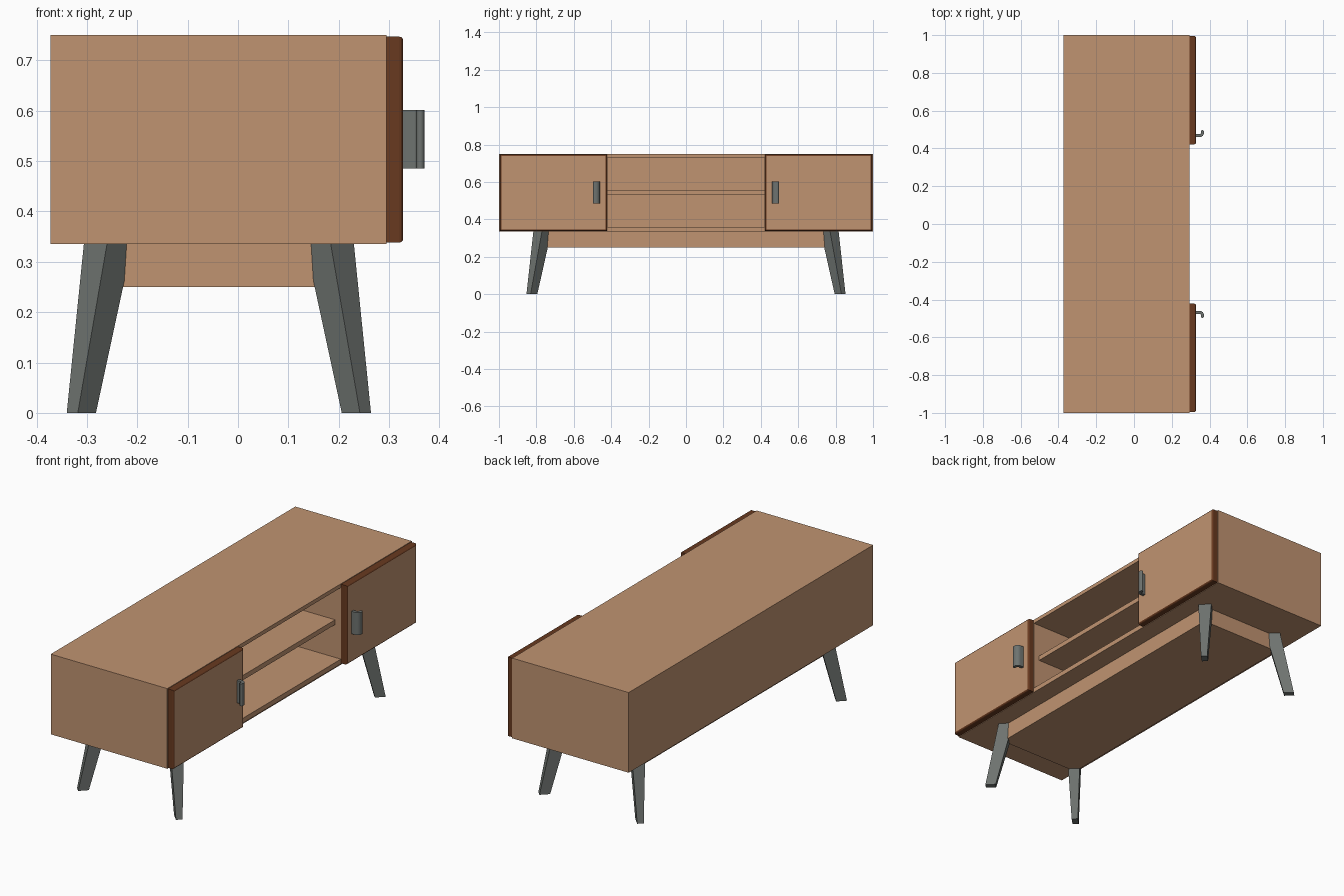
import bpy, bmesh, math
from mathutils import Vector

if "Cube" in bpy.data.objects:
    bpy.data.objects.remove(bpy.data.objects["Cube"])


def material(name, rgb):
    m = bpy.data.materials.new(name)
    m.diffuse_color = (*rgb, 1)
    m.use_nodes = True
    m.node_tree.nodes["Principled BSDF"].inputs["Base Color"].default_value = m.diffuse_color
    return m


WOOD = material("light wood", (0.53, 0.295, 0.165))
EDGE = material("dark wood edge", (0.14, 0.042, 0.014))
METAL = material("grey metal", (0.155, 0.17, 0.16))


def make(name, bm, *mats):
    bmesh.ops.recalc_face_normals(bm, faces=bm.faces)
    me = bpy.data.meshes.new(name)
    bm.to_mesh(me)
    bm.free()
    for m in mats:
        me.materials.append(m)
    ob = bpy.data.objects.new(name, me)
    bpy.context.collection.objects.link(ob)
    return ob


def loft(bm, lower, upper):
    """Closed solid between two matching rings of points."""
    a = [bm.verts.new(p) for p in lower]
    b = [bm.verts.new(p) for p in upper]
    n = len(a)
    bm.faces.new(a[::-1])
    bm.faces.new(b)
    for i in range(n):
        j = (i + 1) % n
        bm.faces.new((a[i], a[j], b[j], b[i]))


def box_mesh(x0, x1, y0, y1, z0, z1):
    bm = bmesh.new()
    ring = [(x0, y0), (x1, y0), (x1, y1), (x0, y1)]
    loft(bm, [(x, y, z0) for x, y in ring], [(x, y, z1) for x, y in ring])
    return bm


def box(name, *dims):
    return make(name, box_mesh(*dims), WOOD)


BACK, FRONT = -0.372, 0.295

# Cabinet panels
box("top_panel", BACK, FRONT, -1, 1, 0.73, 0.75)
box("bottom_panel", BACK, FRONT, -1, 1, 0.335, 0.36)
box("back_panel", BACK, BACK + 0.02, -1, 1, 0.36, 0.73)
box("middle_shelf", BACK + 0.02, 0.262, -0.42, 0.42, 0.53, 0.555)
for side, label in ((-1, "left"), (1, "right")):
    y0, y1 = sorted((side * 0.98, side))
    box(label + "_side_panel", BACK + 0.02, FRONT, y0, y1, 0.36, 0.73)
    y0, y1 = sorted((side * 0.42, side * 0.44))
    box(label + "_divider", BACK + 0.02, FRONT, y0, y1, 0.36, 0.73)

# Plinth under the cabinet, its corners sit inside the legs
CX = -0.038
box("plinth", CX - 0.233, CX + 0.233, -0.777, 0.777, 0.25, 0.335)

for side, label in ((-1, "left"), (1, "right")):
    # Door: rounded dark edge, light front face
    y0, y1 = sorted((side * 0.422, side * 0.995))
    bm = box_mesh(FRONT, 0.328, y0, y1, 0.338, 0.747)
    rim = [e for e in bm.edges if all(v.co.x > 0.32 for v in e.verts)]
    bmesh.ops.bevel(bm, geom=rim, offset=0.008, segments=3, profile=0.5, affect='EDGES')
    bm.normal_update()
    for f in bm.faces:
        f.material_index = 0 if f.normal.x > 0.99 else 1
        f.smooth = False
    make(label + "_door", bm, WOOD, EDGE)

    # Handle: hooked strip with a rounded bend, extruded upward
    arc = [math.radians(a) for a in range(0, 91, 15)]
    bx, by = 0.348, 0.482
    outer = [(bx + 0.022 * math.sin(a), by - 0.022 * math.cos(a)) for a in arc]
    inner = [(bx + 0.006 * math.sin(a), by - 0.006 * math.cos(a)) for a in reversed(arc)]
    tip = [(bx + 0.014 + 0.008 * math.cos(a), by + 0.007 + 0.008 * math.sin(a))
           for a in (math.radians(d) for d in range(0, 181, 30))]
    prof = [(0.327, 0.46)] + outer + tip + inner + [(0.327, 0.476)]
    bm = bmesh.new()
    loft(bm, [(x, side * y, 0.485) for x, y in prof], [(x, side * y, 0.601) for x, y in prof])
    ob = make(label + "_handle", bm, METAL)
    for p in ob.data.polygons:
        p.use_smooth = True
    bpy.context.view_layer.objects.active = ob
    ob.select_set(True)
    bpy.ops.object.shade_smooth_by_angle(angle=math.radians(35))
    ob.select_set(False)

# Splayed, tapered legs turned diagonally
for sx, depth in ((1, "front"), (-1, "back")):
    for sy, label in ((-1, "left"), (1, "right")):
        d = Vector((sx, sy, 0)).normalized()
        t = Vector((-sy, sx, 0)).normalized()

        def ring(x, y, z, a, b):
            c = Vector((CX + sx * x, sy * y, z))
            return [c + d * i * a + t * j * b for i, j in ((1, 1), (-1, 1), (-1, -1), (1, -1))]

        bm = bmesh.new()
        loft(bm, ring(0.273, 0.824, 0, 0.0255, 0.0155), ring(0.22, 0.768, 0.335, 0.0355, 0.0325))
        make(f"{depth}_{label}_leg", bm, METAL)
